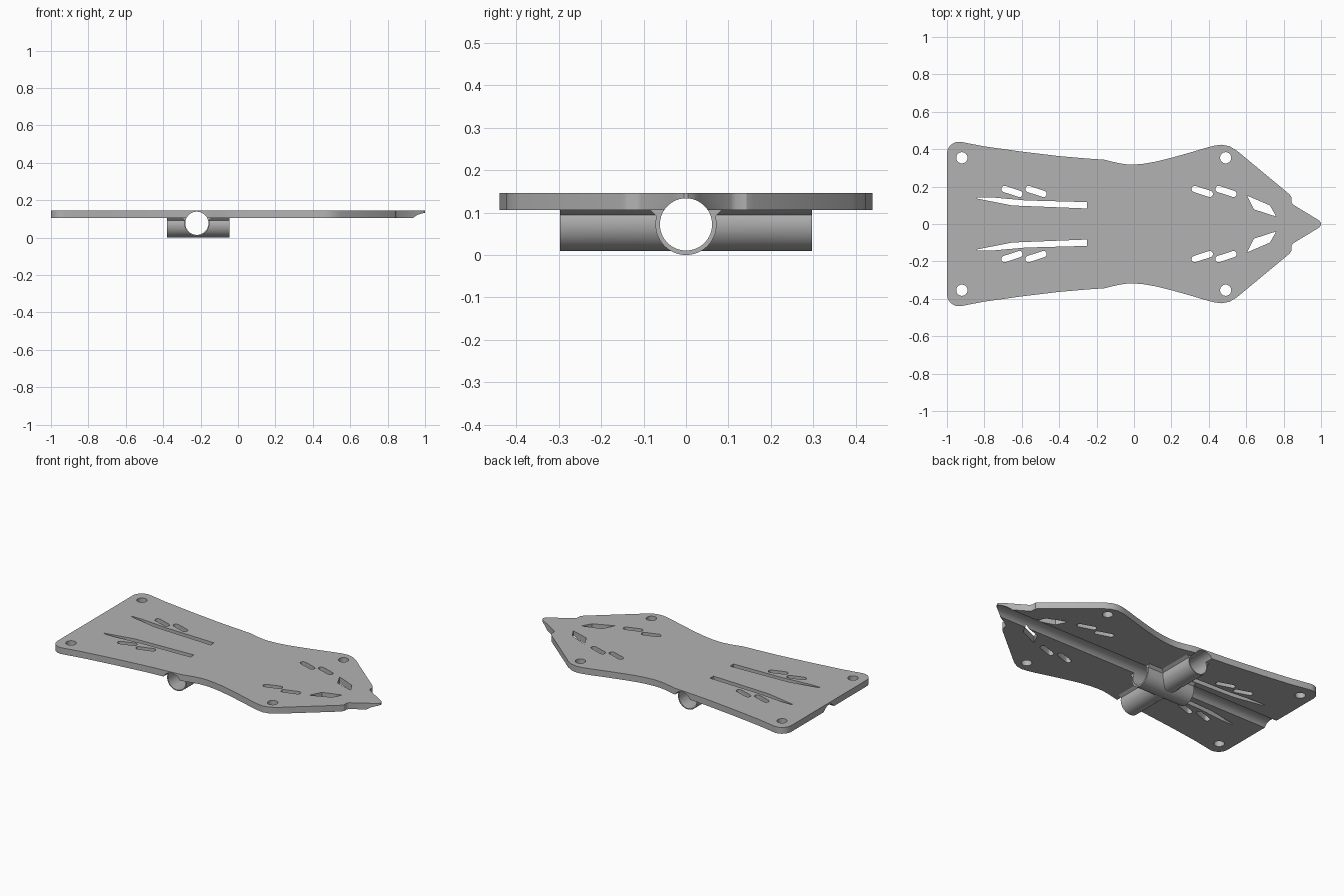
import bpy, bmesh
from math import sin, cos, pi, radians
from mathutils import Vector, Matrix

if "Cube" in bpy.data.objects:
    bpy.data.objects.remove(bpy.data.objects["Cube"])

grey = bpy.data.materials.new("plain grey")
grey.use_nodes = True
colour = (0.45, 0.45, 0.45, 1)
grey.diffuse_color = colour
grey.node_tree.nodes["Principled BSDF"].inputs["Base Color"].default_value = colour

DECK_BOTTOM, DECK_TOP = 0.106, 0.146
CROSS_X = -0.22

# axis maps: profile (u, v) and extrusion w to world x, y, z
AXES = {
    "x": lambda u, v, w: (w, u, v),
    "y": lambda u, v, w: (u, w, v),
    "z": lambda u, v, w: (u, v, w),
}


def add_prism(bm, profile, axis, start, end):
    place = AXES[axis]
    lower = [bm.verts.new(place(u, v, start)) for u, v in profile]
    upper = [bm.verts.new(place(u, v, end)) for u, v in profile]
    bm.faces.new(lower)
    bm.faces.new(upper)
    n = len(profile)
    for i in range(n):
        j = (i + 1) % n
        bm.faces.new((lower[i], lower[j], upper[j], upper[i]))


def make_object(name, prisms):
    bm = bmesh.new()
    for prism in prisms:
        add_prism(bm, *prism)
    bmesh.ops.recalc_face_normals(bm, faces=bm.faces)
    mesh = bpy.data.meshes.new(name)
    bm.to_mesh(mesh)
    bm.free()
    mesh.materials.append(grey)
    obj = bpy.data.objects.new(name, mesh)
    bpy.context.collection.objects.link(obj)
    return obj


def arc(cx, cy, r, start, end, steps):
    angles = [radians(start + (end - start) * i / steps) for i in range(steps + 1)]
    return [(cx + r * cos(a), cy + r * sin(a)) for a in angles]


def circle(cx, cy, r, steps=48):
    return arc(cx, cy, r, 0, 360, steps)[:-1]


def mirror(points):
    return [(x, -y) for x, y in reversed(points)]


def rounded_slot(cx, cy, length, r, tilt):
    h = length / 2 - r
    pts = arc(h, 0, r, -90, 90, 8) + arc(-h, 0, r, 90, 270, 8)
    turn = Matrix.Rotation(radians(tilt), 2)
    return [tuple(turn @ Vector(p) + Vector((cx, cy))) for p in pts]


def pipe_profile(cu, cv, r):
    # round underside flaring into the deck
    top = DECK_BOTTOM + 0.001
    return arc(cu, cv, r, -195, 15, 48) + [(cu + 0.085, top), (cu - 0.085, top)]


# deck outline: one side from tail to nose, then mirrored
side = arc(-0.935, 0.375, 0.065, 180, 85, 8) + [
    (-0.8, 0.415), (-0.6, 0.387), (-0.4, 0.363), (-0.25, 0.35), (-0.16, 0.344),
    (-0.12, 0.334), (-0.08, 0.325), (-0.04, 0.319), (0, 0.318), (0.05, 0.322),
    (0.12, 0.334), (0.2, 0.354), (0.3, 0.382), (0.38, 0.406), (0.43, 0.419),
    (0.47, 0.424), (0.51, 0.416), (0.55, 0.392), (0.83, 0.16), (0.842, 0.143),
    (0.842, 0.118), (0.85, 0.104), (0.97, 0.031), (0.99, 0.018), (1, 0.005)]
deck = make_object("deck", [(side + mirror(side), "z", DECK_BOTTOM, DECK_TOP)])

# pipe sockets under the deck
long_pipe = make_object("long_pipe", [(pipe_profile(0, 0.072, 0.072), "x", -0.38, -0.045)])
cross_pipe = make_object("cross_pipe", [(pipe_profile(CROSS_X, 0.077, 0.068), "y", -0.297, 0.297)])

# openings on one side: screw holes, strap slots, long vents, nose windows
openings = [circle(x, 0.354, 0.03, 32) for x in (-0.92, 0.49)]
openings += [rounded_slot(x, 0.174, 0.118, 0.017, -18) for x in (-0.652, -0.524, 0.365, 0.492)]
openings.append([(-0.84, 0.136), (-0.65, 0.099), (-0.25, 0.083), (-0.25, 0.117),
                 (-0.58, 0.126), (-0.77, 0.143), (-0.84, 0.143)])
openings.append([(0.604, 0.152), (0.642, 0.078), (0.76, 0.04), (0.727, 0.099)])
openings += [mirror(p) for p in openings]

# cutters: openings plus the two bores running the whole length and width
cutters = [
    make_object("opening_cutter", [(p, "z", -0.1, 0.3) for p in openings]),
    make_object("long_bore_cutter", [(circle(0, 0.072, 0.0615, 64), "x", -1.2, 1.2)]),
    make_object("cross_bore_cutter", [(circle(CROSS_X, 0.077, 0.062, 64), "y", -0.6, 0.6)]),
]

parts = (deck, long_pipe, cross_pipe)
for part in parts:
    for cutter in cutters:
        mod = part.modifiers.new(cutter.name, "BOOLEAN")
        mod.operation = "DIFFERENCE"
        mod.solver = "EXACT"
        mod.object = cutter

# bake the cuts, then smooth the curved walls
depsgraph = bpy.context.evaluated_depsgraph_get()
baked = [bpy.data.meshes.new_from_object(p.evaluated_get(depsgraph)) for p in parts]
for part, mesh in zip(parts, baked):
    part.modifiers.clear()
    part.data = mesh
    mesh.shade_smooth()
    mesh.set_sharp_from_angle(angle=radians(30))
for cutter in cutters:
    bpy.data.objects.remove(cutter)
